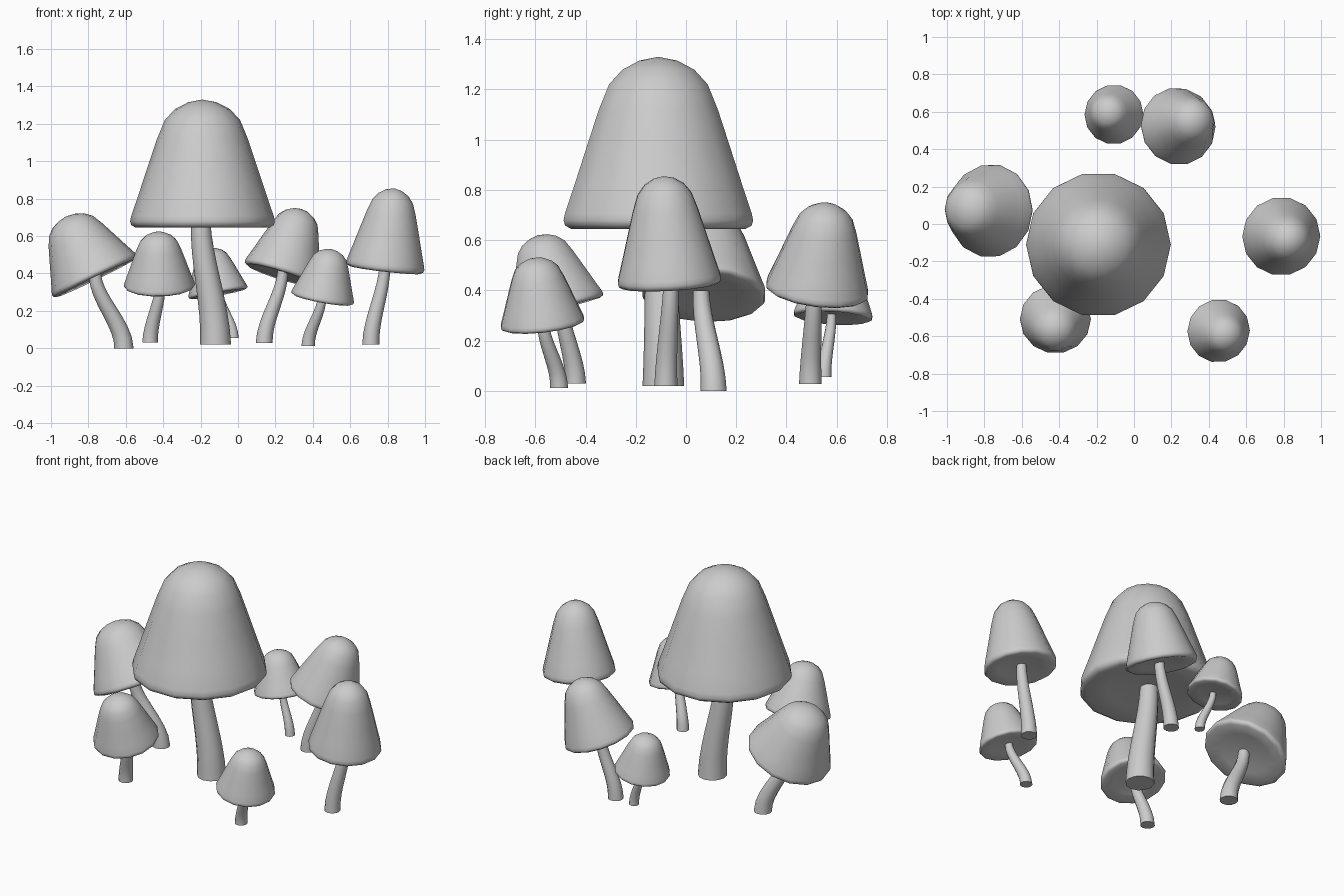
import bpy, bmesh, math
from mathutils import Vector

if "Cube" in bpy.data.objects:
    bpy.data.objects.remove(bpy.data.objects["Cube"])

# Cap outline (radius, height along the axis), apex first, then rim and underside
CAP = [(0.2, .978), (.38, .925), (.52, .84), (.63, .69), (.76, .47), (.9, .23),
       (.985, .09), (1, .05), (.985, .02), (.92, 0), (.6, .03), (.25, .045)]


def ring(bm, centre, axis, radius, sides):
    q = Vector((0, 0, 1)).rotation_difference(axis)
    return [bm.verts.new(centre + q @ Vector((radius * math.cos(a), radius * math.sin(a), 0)))
            for a in (2 * math.pi * i / sides for i in range(sides))]


def skin(bm, rings):
    for a, b in zip(rings, rings[1:]):
        for i in range(len(a)):
            j = (i + 1) % len(a)
            bm.faces.new((a[i], a[j], b[j], b[i]))


def fan(bm, loop, point):
    tip = bm.verts.new(point)
    for i in range(len(loop)):
        bm.faces.new((loop[i], loop[(i + 1) % len(loop)], tip))


def finish(bm, name):
    bmesh.ops.recalc_face_normals(bm, faces=bm.faces[:])
    mesh = bpy.data.meshes.new(name)
    bm.to_mesh(mesh)
    bm.free()
    ob = bpy.data.objects.new(name, mesh)
    bpy.context.collection.objects.link(ob)
    bpy.ops.object.select_all(action='DESELECT')
    ob.select_set(True)
    bpy.context.view_layer.objects.active = ob
    bpy.ops.object.shade_smooth_by_angle(angle=math.radians(60))


def mushroom(name, rim, apex, radius, base, stem_top, stem_r):
    rim, apex, base, stem_top = map(Vector, (rim, apex, base, stem_top))
    axis = apex - rim
    # Bell-shaped cap
    bm = bmesh.new()
    rings = [ring(bm, rim + axis * h, axis.normalized(), radius * r, 14) for r, h in CAP]
    skin(bm, rings)
    fan(bm, rings[0], apex)
    fan(bm, rings[-1], rim + axis * .05)
    finish(bm, name + "_cap")
    # S-curved tapering stem
    bm = bmesh.new()
    d, n, rings = stem_top - base, 8, []
    for k in range(n + 1):
        t = k / n
        s, ds = t * t * (3 - 2 * t), 6 * t * (1 - t)
        p = base + Vector((d.x * s, d.y * s, d.z * t))
        tangent = Vector((d.x * ds, d.y * ds, d.z)).normalized()
        rings.append(ring(bm, p, tangent, stem_r * (1 - .38 * t), 12))
    skin(bm, rings)
    bm.faces.new(rings[0])
    bm.faces.new(rings[-1])
    finish(bm, name + "_stem")


# name, cap rim centre, cap apex, cap radius, stem base, stem top, stem radius
for m in [
    ("large", (-.19, -.11, .645), (-.19, -.11, 1.33), .387, (-.12, -.09, .02), (-.2, -.105, .69), .083),
    ("left", (-.76, .07, .375), (-.92, .085, .705), .25, (-.61, .11, 0), (-.765, .06, .4), .052),
    ("front_left", (-.42, -.505, .325), (-.425, -.59, .62), .19, (-.47, -.44, .03), (-.415, -.495, .345), .042),
    ("front_right", (.45, -.57, .26), (.5, -.6, .53), .17, (.375, -.505, .012), (.45, -.57, .28), .036),
    ("right", (.785, -.065, .42), (.835, -.09, .855), .21, (.71, -.08, .02), (.785, -.06, .45), .046),
    ("back_right", (.23, .52, .39), (.34, .565, .745), .208, (.14, .495, .028), (.24, .51, .42), .045),
    ("back_left", (-.105, .585, .29), (-.15, .6, .535), .16, (-.025, .55, .055), (-.1, .58, .31), .029),
]:
    mushroom(*m)
